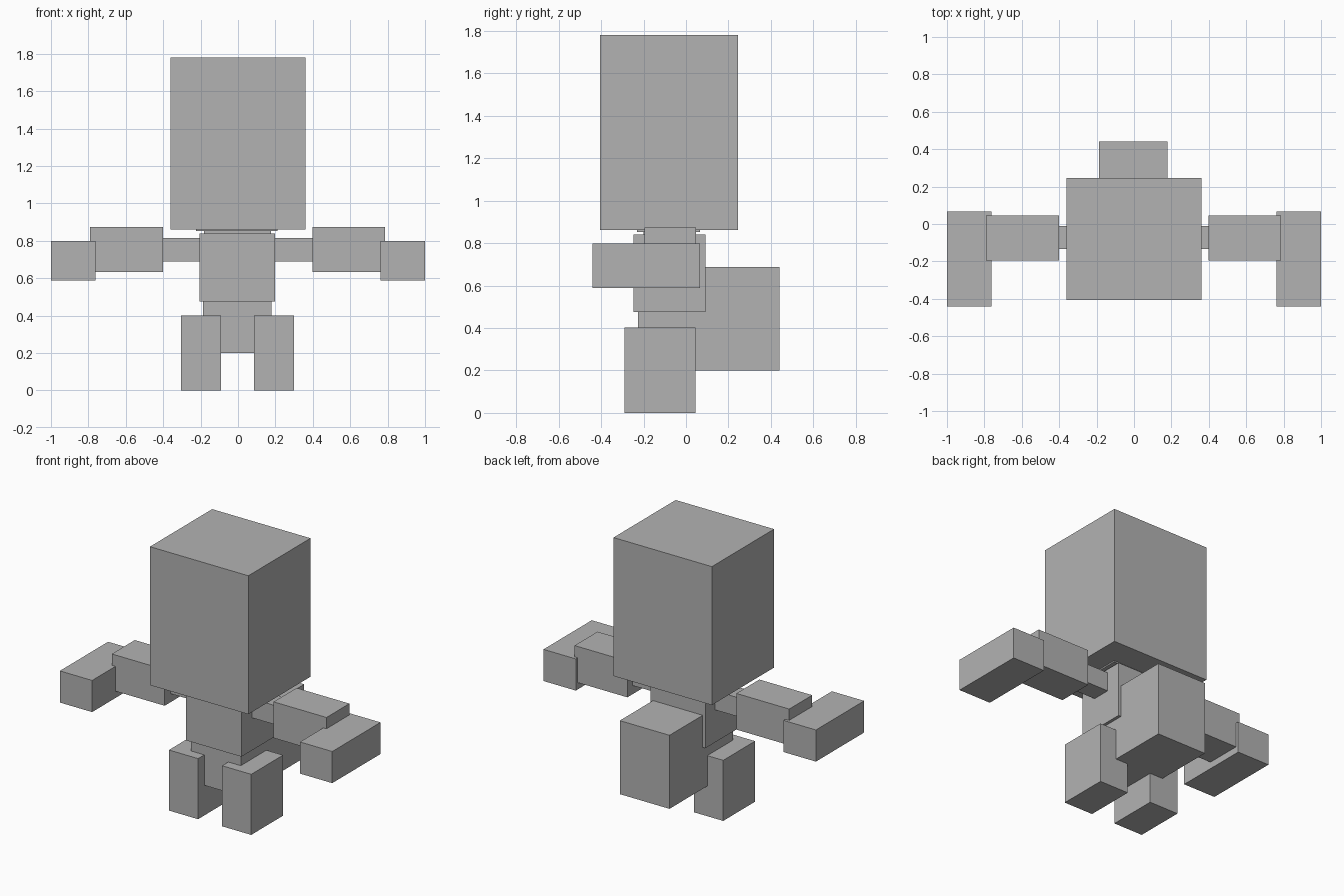
import bpy
from mathutils import Vector

default = bpy.data.objects.get("Cube")
if default:
    bpy.data.objects.remove(default, do_unlink=True)

# Single plain grey
grey = bpy.data.materials.new("plain grey")
grey.use_nodes = True
colour = (0.45, 0.45, 0.45, 1)
grey.diffuse_color = colour
grey.node_tree.nodes["Principled BSDF"].inputs["Base Color"].default_value = colour


def box(name, x, y, z):
    """Box spanning the given (low, high) range on each axis."""
    low, high = Vector((x[0], y[0], z[0])), Vector((x[1], y[1], z[1]))
    bpy.ops.mesh.primitive_cube_add(size=1, location=(low + high) / 2)
    part = bpy.context.object
    part.name = name
    part.scale = high - low
    bpy.ops.object.transform_apply(location=False, rotation=False, scale=True)
    part.data.materials.append(grey)


def pair(name, x, y, z, shift=-0.002):
    """Left box and its mirror on the right."""
    box("left_" + name, (x[0] + shift, x[1] + shift), y, z)
    box("right_" + name, (shift - x[1], shift - x[0]), y, z)


# Head, neck and trunk
box("head", (-0.362, 0.36), (-0.406, 0.246), (0.861, 1.78))
box("collar", (-0.225, 0.212), (-0.23, 0.066), (0.852, 0.862))
box("neck", (-0.183, 0.176), (-0.2, 0.045), (0.8, 0.855))
box("torso", (-0.207, 0.198), (-0.247, 0.092), (0.475, 0.84))
box("hips_and_rear", (-0.187, 0.178), (-0.225, 0.44), (0.2, 0.688))

# Arms
pair("shoulder", (0.15, 0.42), (-0.134, -0.01), (0.69, 0.816))
pair("upper_arm", (0.4, 0.788), (-0.195, 0.046), (0.633, 0.873))
pair("forearm", (0.763, 1.0), (-0.44, 0.066), (0.588, 0.798), 0)

# Legs
pair("leg", (0.088, 0.302), (-0.29, 0.044), (0, 0.402))
